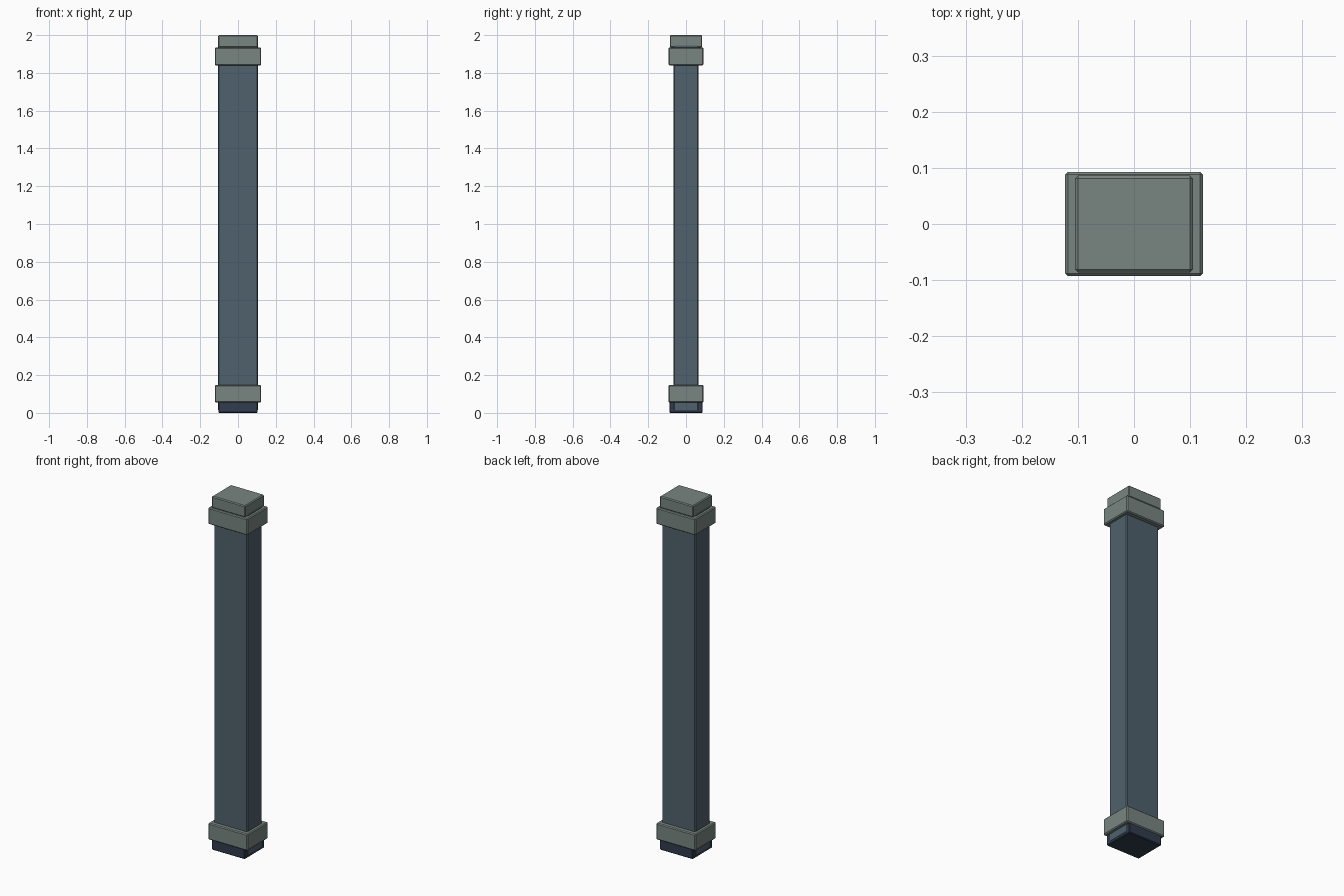
import bpy

if "Cube" in bpy.data.objects:
    bpy.data.objects.remove(bpy.data.objects["Cube"])


def material(name, rgb):
    m = bpy.data.materials.new(name)
    m.diffuse_color = (*rgb, 1)
    m.use_nodes = True
    m.node_tree.nodes["Principled BSDF"].inputs["Base Color"].default_value = m.diffuse_color
    return m


stone = material("grey_green", (0.19, 0.235, 0.22))
steel = material("blue_grey", (0.08, 0.12, 0.15))
navy = material("dark_blue", (0.03, 0.045, 0.075))


def block(name, hx, hy, z0, z1, mat, bevel):
    """Chamfered box centred on the z axis, given half widths and heights."""
    bpy.ops.mesh.primitive_cube_add(size=1, location=(0, 0, (z0 + z1) / 2))
    ob = bpy.context.object
    ob.name = name
    ob.scale = (2 * hx, 2 * hy, z1 - z0)
    bpy.ops.object.transform_apply(location=False, rotation=False, scale=True)
    ob.data.materials.append(mat)
    mod = ob.modifiers.new("chamfer", 'BEVEL')
    mod.width = bevel
    mod.segments = 1
    return ob


# Long post, running down through the foot
block("shaft", 0.105, 0.067, 0.01, 1.95, steel, 0.005)

# Dark foot, its narrow sides sitting just inside the post
block("foot", 0.104, 0.088, 0.0, 0.065, navy, 0.004)

# Matching collars near both ends
for name, z0, z1 in (("lower_collar", 0.055, 0.148), ("upper_collar", 1.84, 1.934)):
    block(name, 0.123, 0.093, z0, z1, stone, 0.005)

# Top cap
block("cap", 0.105, 0.086, 1.934, 2.0, stone, 0.005)
